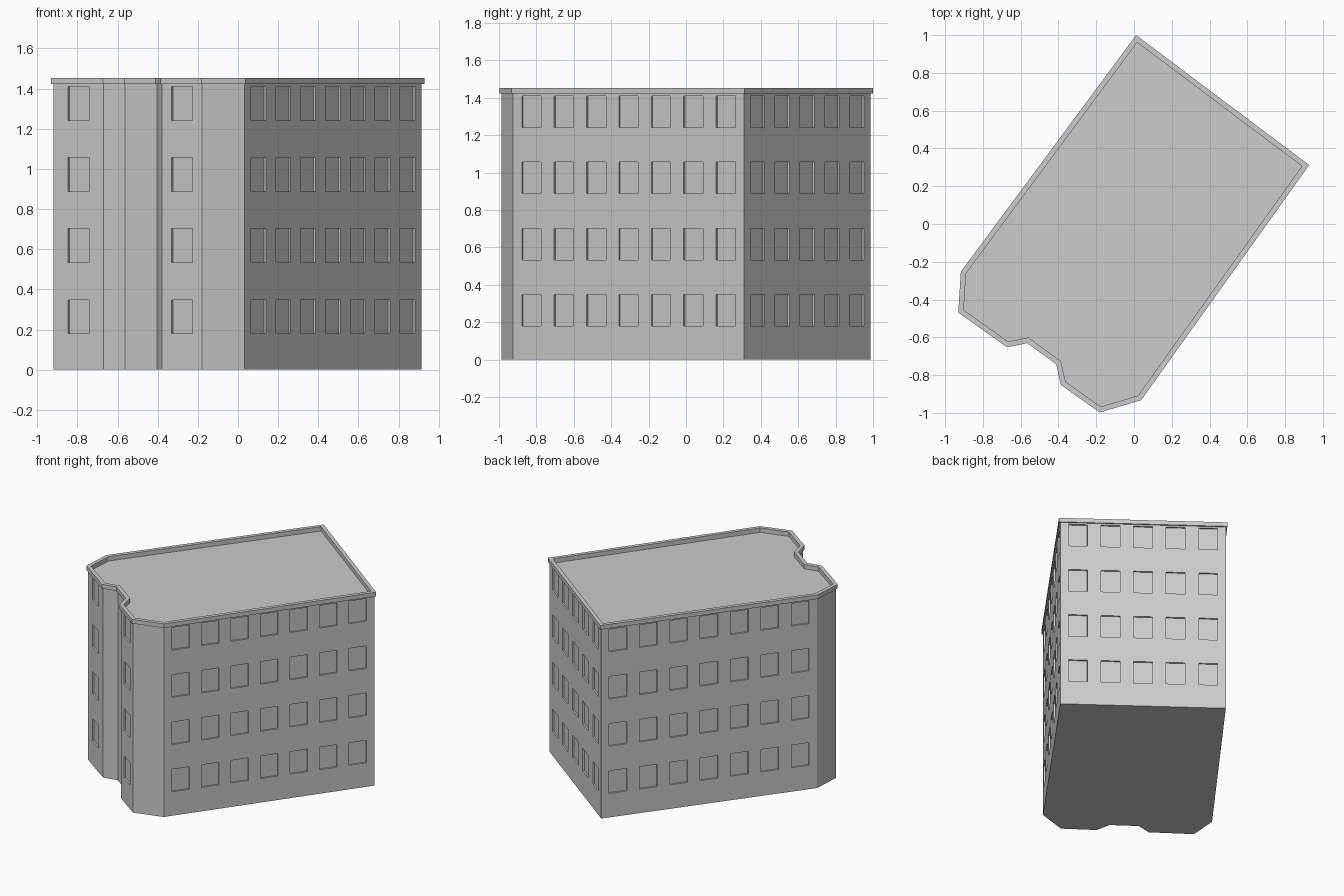
import bpy, bmesh
from mathutils import Vector

if "Cube" in bpy.data.objects:
    bpy.data.objects.remove(bpy.data.objects["Cube"])

# Wall corners, anticlockwise, each with the window count of the wall that follows
PLAN = [((0.032, -0.924), 7), ((0.914, 0.31), 5), ((0.013, 0.986), 7),
        ((-0.907, -0.256), 0), ((-0.92, -0.464), 1), ((-0.67, -0.642), 0),
        ((-0.563, -0.62), 0), ((-0.403, -0.737), 0), ((-0.378, -0.846), 1),
        ((-0.18, -0.987), 0)]
CORNERS = [Vector(p) for p, _ in PLAN]
COUNT = len(CORNERS)

WALL_TOP, PARAPET_TOP, ROOF = 1.422, 1.453, 1.42
FLOORS, FIRST_SILL, FLOOR_PITCH = 4, 0.18, 0.354
WINDOW_W, WINDOW_H, RECESS, END_MARGIN = 0.127, 0.168, 0.012, 0.057

plaster = bpy.data.materials.new("grey_plaster")
plaster.use_nodes = True
GREY = (0.6, 0.6, 0.6, 1)
plaster.diffuse_color = GREY
plaster.node_tree.nodes["Principled BSDF"].inputs["Base Color"].default_value = GREY


def finish(bm, name):
    mesh = bpy.data.meshes.new(name)
    bm.to_mesh(mesh)
    bm.free()
    mesh.materials.append(plaster)
    bpy.context.collection.objects.link(bpy.data.objects.new(name, mesh))


def outward(i):
    d = (CORNERS[(i + 1) % COUNT] - CORNERS[i % COUNT]).normalized()
    return Vector((d.y, -d.x))


def ring(bm, offset, z):
    """Plan outline moved outward by a mitred offset, at height z."""
    verts = []
    for i, p in enumerate(CORNERS):
        a, b = outward(i - 1), outward(i)
        q = p + (a + b) * (offset / (1 + a.dot(b)))
        verts.append(bm.verts.new((q.x, q.y, z)))
    return verts


def bridge(bm, low, high):
    for i in range(COUNT):
        j = (i + 1) % COUNT
        bm.faces.new((low[i], low[j], high[j], high[i]))


# Walls: each one a grid whose odd cells are sunk as windows
bm = bmesh.new()
rows = [0]
for f in range(FLOORS):
    sill = FIRST_SILL + f * FLOOR_PITCH
    rows += [sill, sill + WINDOW_H]
rows.append(WALL_TOP)
windows = []
for i, (_, n) in enumerate(PLAN):
    start, end = CORNERS[i], CORNERS[(i + 1) % COUNT]
    length = (end - start).length
    along = (end - start) / length
    columns = [0]
    for k in range(n):
        span = length - 2 * END_MARGIN - WINDOW_W
        left = END_MARGIN + span * (k / (n - 1) if n > 1 else 0.5)
        columns += [left, left + WINDOW_W]
    columns.append(length)
    grid = [[bm.verts.new((*(start + along * c), z)) for c in columns] for z in rows]
    for r in range(len(rows) - 1):
        for c in range(len(columns) - 1):
            face = bm.faces.new((grid[r][c], grid[r][c + 1],
                                 grid[r + 1][c + 1], grid[r + 1][c]))
            if r % 2 and c % 2:
                windows.append(face)
bmesh.ops.remove_doubles(bm, verts=bm.verts, dist=0.0001)
bm.normal_update()
bmesh.ops.inset_individual(bm, faces=windows, thickness=0, depth=-RECESS,
                           use_even_offset=True)
finish(bm, "walls_with_windows")

# Overhanging parapet around the roof
bm = bmesh.new()
profile = [(0, WALL_TOP), (0.01, WALL_TOP), (0.01, PARAPET_TOP),
           (-0.018, PARAPET_TOP), (-0.018, ROOF)]
rings = [ring(bm, o, z) for o, z in profile]
for low, high in zip(rings, rings[1:]):
    bridge(bm, low, high)
finish(bm, "parapet")

# Flat roof and ground slab
bm = bmesh.new()
bm.faces.new(ring(bm, -0.018, ROOF))
finish(bm, "roof")
bm = bmesh.new()
bm.faces.new(ring(bm, 0, 0)[::-1])
finish(bm, "base")
